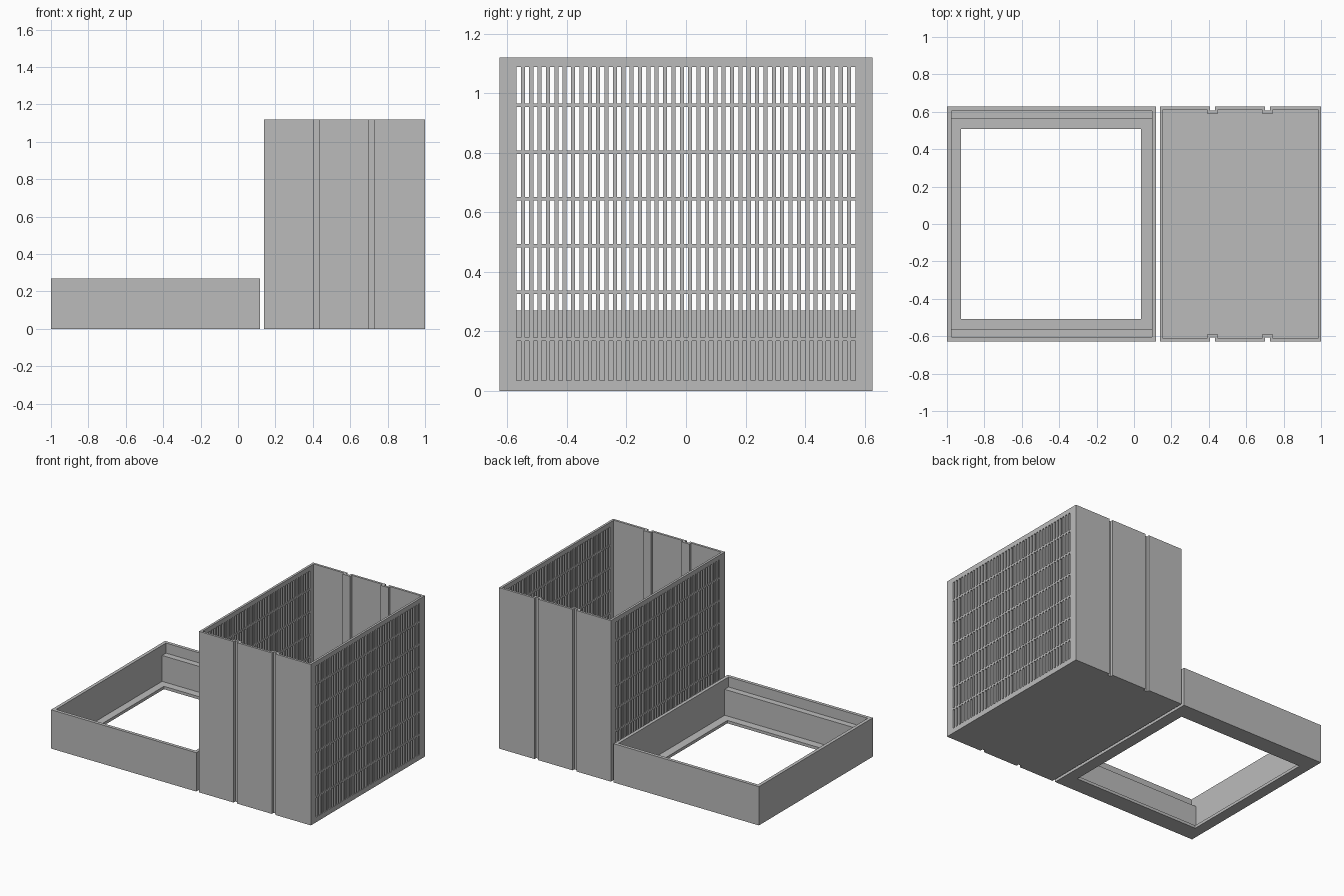
import bpy
import bmesh

if "Cube" in bpy.data.objects:
    bpy.data.objects.remove(bpy.data.objects["Cube"])

H, YO, T = 1.12, 0.627, 0.016        # bin height, half depth, wall thickness
X0, X1 = 0.139, 1.0                  # bin left and right
LX0, LX1, LH, LT = -1.0, 0.118, 0.27, 0.023   # lid extents and wall thickness

grey = bpy.data.materials.new("light_grey")
grey.diffuse_color = (0.5, 0.5, 0.5, 1)
grey.use_nodes = True
grey.node_tree.nodes["Principled BSDF"].inputs["Base Color"].default_value = grey.diffuse_color


def finish(name, bm):
    bmesh.ops.recalc_face_normals(bm, faces=bm.faces)
    me = bpy.data.meshes.new(name)
    bm.to_mesh(me)
    bm.free()
    me.materials.append(grey)
    ob = bpy.data.objects.new(name, me)
    bpy.context.collection.objects.link(ob)
    return ob


def prism(name, pts, z0, z1):
    """Closed xy outline raised from z0 to z1."""
    bm = bmesh.new()
    low = [bm.verts.new((x, y, z0)) for x, y in pts]
    top = [bm.verts.new((x, y, z1)) for x, y in pts]
    bm.faces.new(low)
    bm.faces.new(top)
    n = len(pts)
    for i in range(n):
        j = (i + 1) % n
        bm.faces.new((low[i], low[j], top[j], top[i]))
    return finish(name, bm)


def frame(name, outer, inner, z0, z1):
    """Rectangular ring between two (x0, x1, y) rectangles."""
    def ring(r, z):
        a, b, y = r
        return [bm.verts.new(p) for p in ((a, -y, z), (b, -y, z), (b, y, z), (a, y, z))]
    bm = bmesh.new()
    loops = [ring(outer, z0), ring(outer, z1), ring(inner, z1), ring(inner, z0)]
    for k in range(4):
        a, b = loops[k], loops[(k + 1) % 4]
        for i in range(4):
            j = (i + 1) % 4
            bm.faces.new((a[i], a[j], b[j], b[i]))
    return finish(name, bm)


def grooved(y, depth, widen):
    """Edge along x with two rectangular grooves."""
    pts = [(X0, y)]
    for a, b in ((0.405, 0.433), (0.70, 0.727)):
        a, b = a - widen, b + widen
        pts += [(a, y), (a, y - depth), (b, y - depth), (b, y)]
    return pts + [(X1, y)]


# Bin floor with notched edges
outer = grooved(YO, 0.019, 0)
prism("bin_floor", outer + [(x, -y) for x, y in reversed(outer)], 0, T)

# Grooved front and back walls
wall = outer + grooved(YO - T, 0.019, T)[::-1]
for name, s in (("bin_back_wall", 1), ("bin_front_wall", -1)):
    prism(name, [(x, y * s) for x, y in wall], T, H)

# Slotted side panels: odd cells of the grid are left open
COLS, SLOT, EDGE = 41, 0.0145, 0.569
pitch = (2 * EDGE - SLOT) / (COLS - 1)
ys = [-YO + T]
for i in range(COLS):
    a = -EDGE + i * pitch
    ys += [a, a + SLOT]
ys.append(YO - T)
zs = [T, 0.035]
for i in range(6):
    c = 0.174 + i * 0.157
    zs += [c - 0.006, c + 0.006]
zs += [1.088, H]
for name, x in (("bin_right_grille", X1 - T / 2), ("bin_left_grille", X0 + T / 2)):
    bm = bmesh.new()
    grid = [[bm.verts.new((x, y, z)) for z in zs] for y in ys]
    for i in range(len(ys) - 1):
        for j in range(len(zs) - 1):
            if not (i % 2 and j % 2):
                bm.faces.new((grid[i][j], grid[i + 1][j],
                              grid[i + 1][j + 1], grid[i][j + 1]))
    panel = finish(name, bm)
    mod = panel.modifiers.new("thickness", 'SOLIDIFY')
    mod.thickness = T
    mod.offset = 0

# Lid: flat border around the opening, then the upright rim
LO = (LX0, LX1, YO)
LI = (LX0 + LT, LX1 - LT, YO - LT)
frame("lid_border", LO, (-0.925, 0.037, 0.507), 0, 0.02)
frame("lid_rim", LO, LI, 0.02, LH)

# Ledges along the front and back inside of the lid
for name, s in (("lid_back_ledge", 1), ("lid_front_ledge", -1)):
    prism(name, [(LI[0], 0.561 * s), (LI[1], 0.561 * s),
                 (LI[1], LI[2] * s), (LI[0], LI[2] * s)], 0.02, 0.2)
